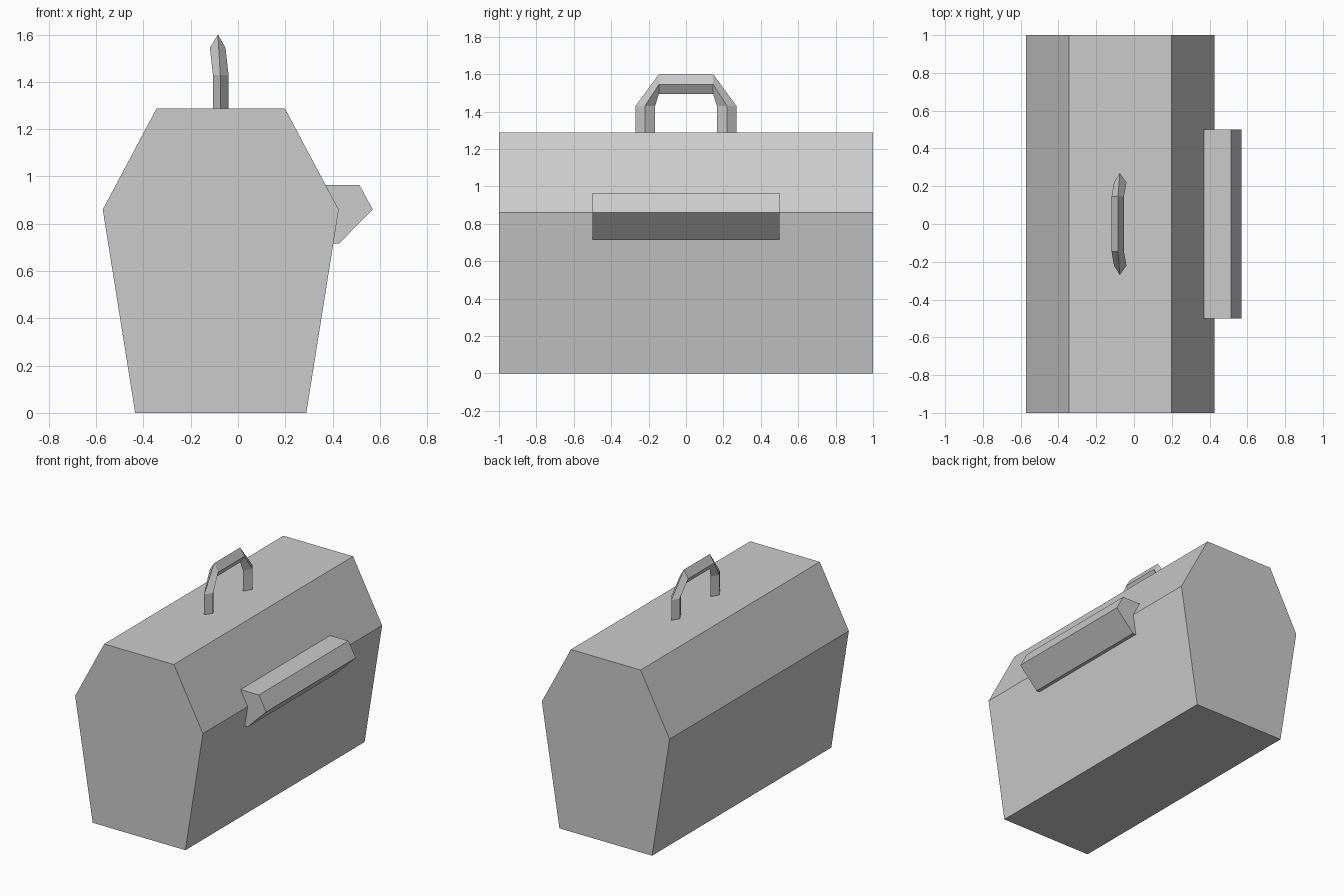
import bpy
import bmesh

cube = bpy.data.objects.get("Cube")
if cube:
    bpy.data.objects.remove(cube, do_unlink=True)

grey = bpy.data.materials.new("light grey")
grey.use_nodes = True
colour = (0.6, 0.6, 0.6, 1)
grey.diffuse_color = colour
grey.node_tree.nodes["Principled BSDF"].inputs["Base Color"].default_value = colour


def loft(name, rings):
    """Skin a row of equal rings and cap both ends."""
    bm = bmesh.new()
    loops = [[bm.verts.new(p) for p in ring] for ring in rings]
    count = len(loops[0])
    for a, b in zip(loops, loops[1:]):
        for i in range(count):
            j = (i + 1) % count
            bm.faces.new((a[i], a[j], b[j], b[i]))
    bm.faces.new(loops[0])
    bm.faces.new(loops[-1])
    bmesh.ops.recalc_face_normals(bm, faces=bm.faces[:])
    mesh = bpy.data.meshes.new(name)
    bm.to_mesh(mesh)
    bm.free()
    mesh.materials.append(grey)
    obj = bpy.data.objects.new(name, mesh)
    bpy.context.collection.objects.link(obj)
    return obj


def prism(name, profile, half_length):
    """Extrude an x-z profile along y."""
    return loft(name, [[(x, y, z) for x, z in profile]
                       for y in (-half_length, half_length)])


# Six-sided box with sloped shoulders and tapered walls
mid = -0.073
half = [(0.362, 0), (0.499, 0.86), (0.272, 1.287)]
prism("box_body", [(mid + x, z) for x, z in half]
      + [(mid - x, z) for x, z in reversed(half)], 1.0)

# Latch bar that hugs the shoulder edge
prism("latch", [(0.367, 0.965), (0.513, 0.965), (0.57, 0.86),
                (0.428, 0.717), (0.403, 0.717), (0.426, 0.86)], 0.5)


# Carrying handle with a diamond section, leaning slightly at the top
def leg_ring(side, z):
    return [(-0.075, side * 0.27, z), (-0.04, side * 0.22, z),
            (-0.075, side * 0.165, z), (-0.106, side * 0.22, z)]


def grip_ring(side):
    y = side * 0.145
    return [(-0.085, y, 1.6), (-0.053, y, 1.545),
            (-0.085, y, 1.495), (-0.119, y, 1.545)]


loft("handle", [leg_ring(-1, 1.287), leg_ring(-1, 1.43), grip_ring(-1),
                grip_ring(1), leg_ring(1, 1.43), leg_ring(1, 1.287)])
